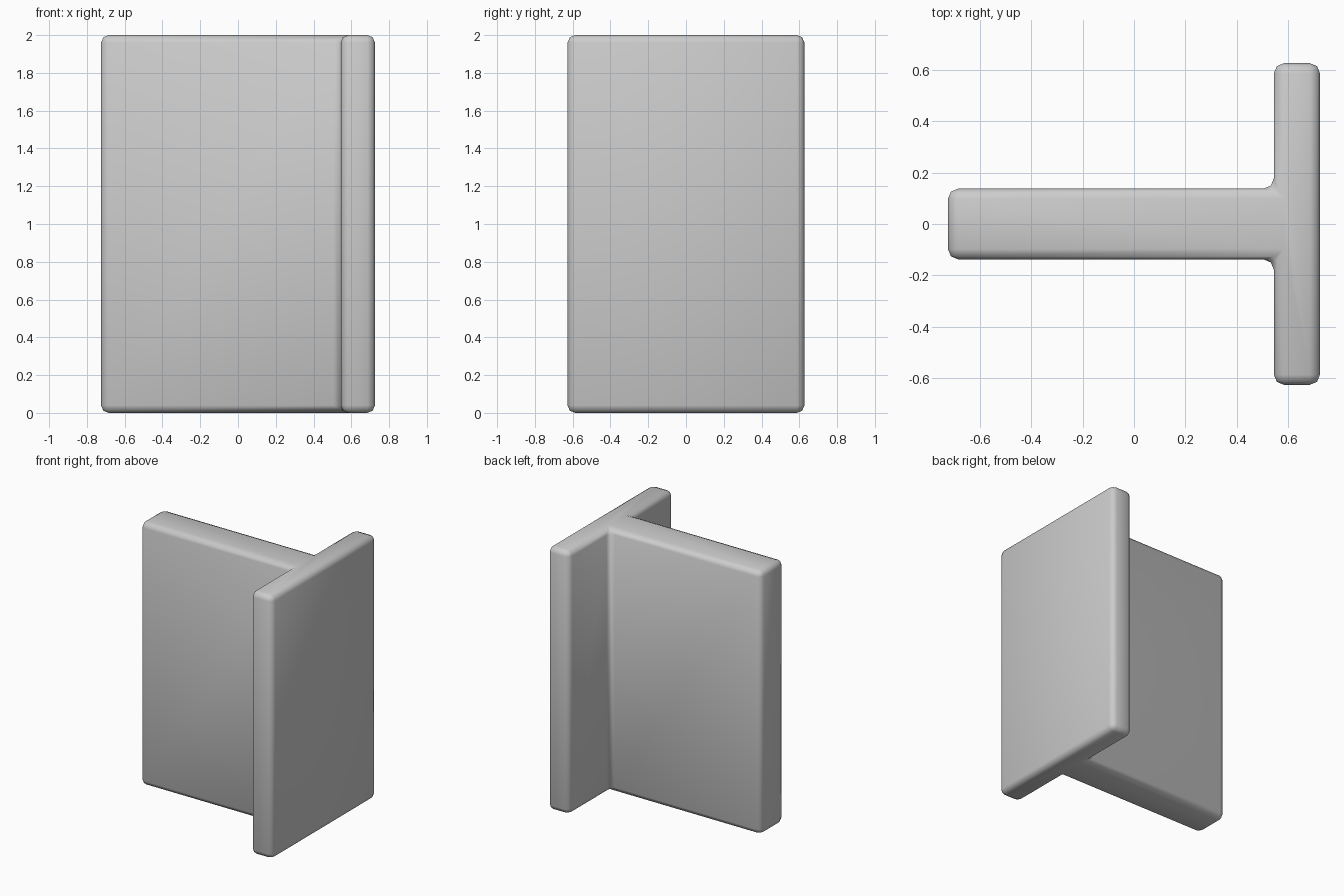
import bpy, bmesh

cube = bpy.data.objects.get("Cube")
if cube:
    bpy.data.objects.remove(cube, do_unlink=True)

HEIGHT = 2.0
END, INNER = 0.725, 0.545      # flange outer and inner faces
FLANGE, WEB = 0.627, 0.138     # half widths in y

# Plain light grey
grey = bpy.data.materials.new("light_grey")
grey.use_nodes = True
colour = (0.6, 0.6, 0.6, 1)
grey.diffuse_color = colour
grey.node_tree.nodes["Principled BSDF"].inputs["Base Color"].default_value = colour

# T-shaped profile: one half, mirrored across y
half = [(-END, -WEB), (INNER, -WEB), (INNER, -FLANGE), (END, -FLANGE)]
profile = half + [(x, -y) for x, y in reversed(half)]

# Extrude the profile into a solid
bm = bmesh.new()
base = bm.faces.new([bm.verts.new((x, y, 0)) for x, y in profile])
top = bmesh.ops.extrude_face_region(bm, geom=[base])["geom"]
bmesh.ops.translate(bm, vec=(0, 0, HEIGHT),
                    verts=[v for v in top if isinstance(v, bmesh.types.BMVert)])
bmesh.ops.recalc_face_normals(bm, faces=bm.faces)
mesh = bpy.data.meshes.new("t_beam")
bm.to_mesh(mesh)
bm.free()
mesh.materials.append(grey)

beam = bpy.data.objects.new("t_beam", mesh)
bpy.context.collection.objects.link(beam)

# Rounded edges and inner fillets
bevel = beam.modifiers.new("rounded_edges", 'BEVEL')
bevel.width = 0.04
bevel.segments = 2
bevel.limit_method = 'ANGLE'

mesh.shade_smooth()
